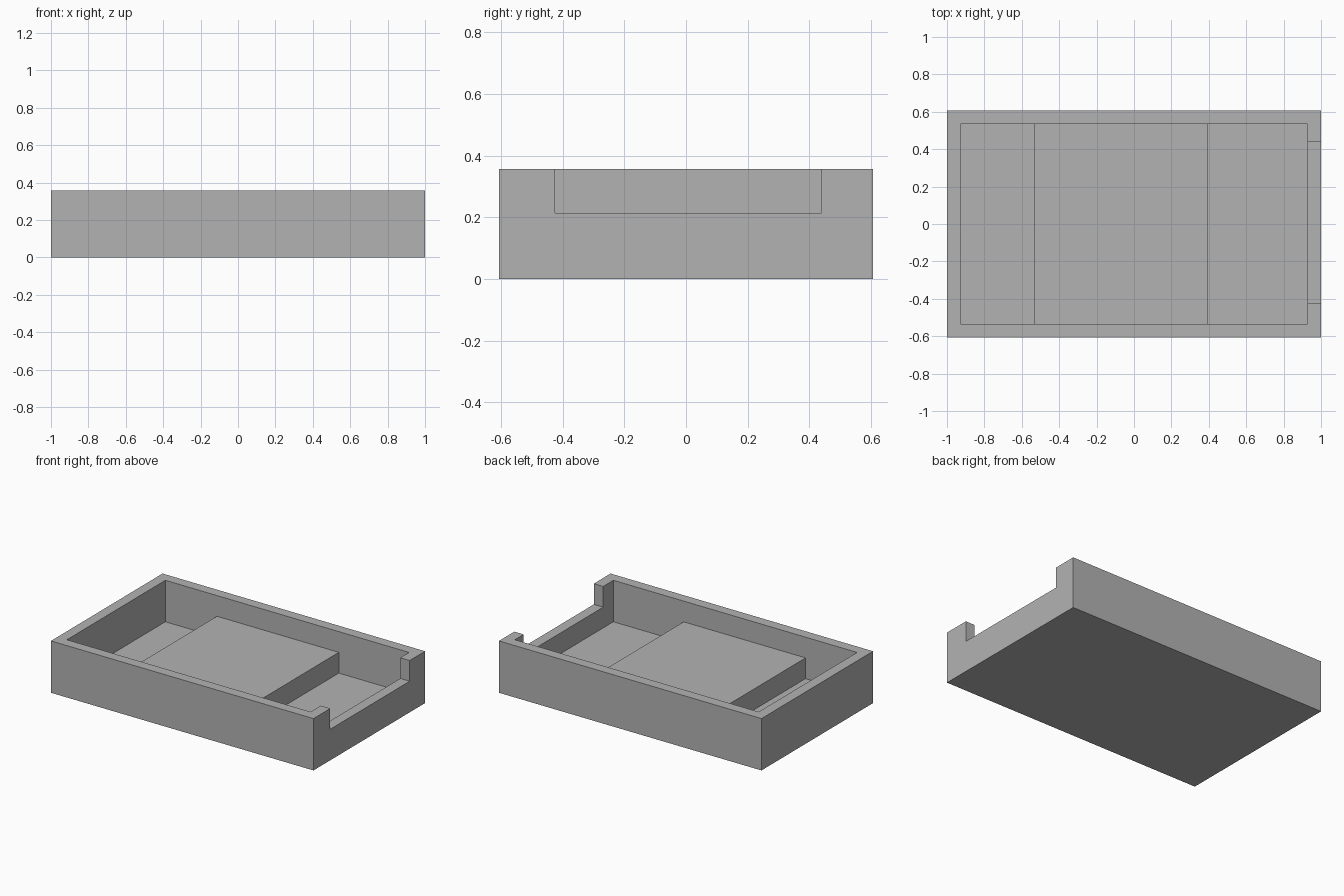
import bpy
import bmesh

cube = bpy.data.objects.get("Cube")
if cube:
    bpy.data.objects.remove(cube, do_unlink=True)

grey = bpy.data.materials.new("plain grey")
grey.use_nodes = True
COLOUR = (0.45, 0.45, 0.45, 1)
grey.diffuse_color = COLOUR
grey.node_tree.nodes["Principled BSDF"].inputs["Base Color"].default_value = COLOUR

WALL = 1 / 14                # wall and floor thickness
LENGTH, WIDTH, HEIGHT = 2.0, 17 * WALL, 5 * WALL
STEP = 3 * WALL              # top of the raised platform and sill of the notch
TOP = HEIGHT + 0.2           # cutters reach above the rim


def prism(name, profile, y0, y1):
    """Extrude an x-z profile along y."""
    bm = bmesh.new()
    face = bm.faces.new([bm.verts.new((x, y0, z)) for x, z in profile])
    side = bmesh.ops.extrude_face_region(bm, geom=[face])["geom"]
    verts = [v for v in side if isinstance(v, bmesh.types.BMVert)]
    bmesh.ops.translate(bm, verts=verts, vec=(0, y1 - y0, 0))
    bmesh.ops.recalc_face_normals(bm, faces=bm.faces)
    mesh = bpy.data.meshes.new(name)
    bm.to_mesh(mesh)
    bm.free()
    mesh.materials.append(grey)
    obj = bpy.data.objects.new(name, mesh)
    bpy.context.collection.objects.link(obj)
    return obj


def rect(x0, x1, z0, z1):
    return [(x0, z0), (x1, z0), (x1, z1), (x0, z1)]


def cut(target, cutter):
    cutter.hide_render = True
    mod = target.modifiers.new(cutter.name, "BOOLEAN")
    mod.operation, mod.solver, mod.object = "DIFFERENCE", "EXACT", cutter
    bpy.context.view_layer.objects.active = target
    bpy.ops.object.modifier_apply(modifier=mod.name)
    bpy.data.objects.remove(cutter, do_unlink=True)


# Solid tray body
tray = prism("tray", rect(-LENGTH / 2, LENGTH / 2, 0, HEIGHT), -WIDTH / 2, WIDTH / 2)

# Stepped cavity: leaves a raised platform between two deeper wells
inner_x = LENGTH / 2 - WALL
inner_y = WIDTH / 2 - WALL
plat_x0, plat_x1 = -7.5 * WALL, 5.5 * WALL
cavity = [(-inner_x, WALL), (plat_x0, WALL), (plat_x0, STEP), (plat_x1, STEP),
          (plat_x1, WALL), (inner_x, WALL), (inner_x, TOP), (-inner_x, TOP)]
cut(tray, prism("cavity_cutter", cavity, -inner_y, inner_y))

# Wide notch in the left end wall
cut(tray, prism("notch_cutter", rect(inner_x - 0.1, LENGTH / 2 + 0.1, STEP, TOP), -0.425, 0.44))
